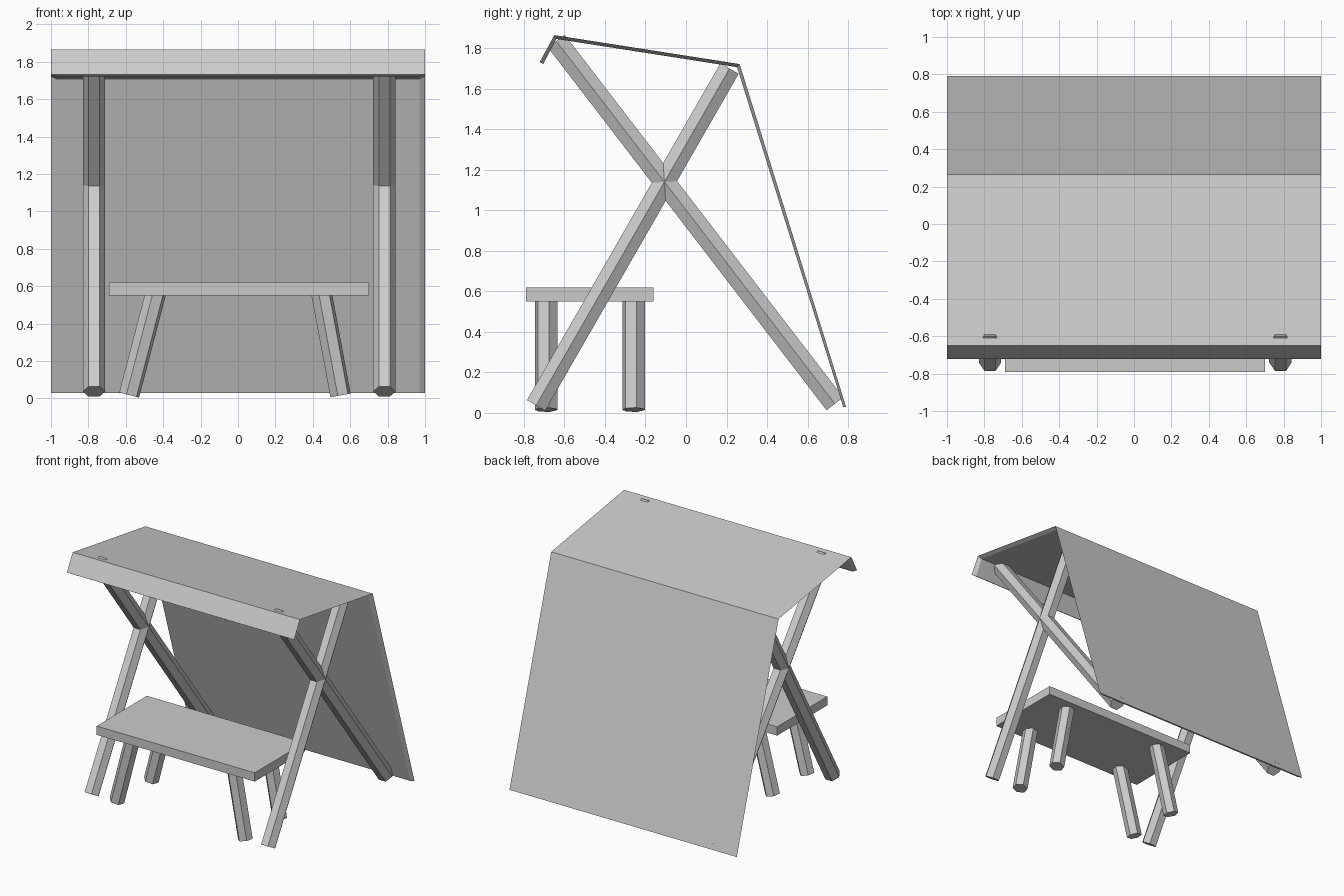
import bpy, bmesh, math
from mathutils import Vector

cube = bpy.data.objects.get("Cube")
if cube:
    bpy.data.objects.remove(cube, do_unlink=True)

grey = bpy.data.materials.new("plain grey")
grey.use_nodes = True
grey.diffuse_color = (0.6, 0.6, 0.6, 1)
grey.node_tree.nodes["Principled BSDF"].inputs["Base Color"].default_value = (0.6, 0.6, 0.6, 1)


def finish(name, bm):
    bmesh.ops.recalc_face_normals(bm, faces=bm.faces)
    mesh = bpy.data.meshes.new(name)
    bm.to_mesh(mesh)
    bm.free()
    mesh.materials.append(grey)
    obj = bpy.data.objects.new(name, mesh)
    bpy.context.collection.objects.link(obj)
    return obj


def hex_rod(name, start, end, radius, turn=0.0):
    """Six-sided rod between two points, capped square to its axis."""
    start, end = Vector(start), Vector(end)
    axis = (end - start).normalized()
    u = Vector((0, 1, 0)).cross(axis).normalized()
    v = axis.cross(u)
    bm = bmesh.new()
    rings = []
    for centre in (start, end):
        ring = []
        for i in range(6):
            a = math.radians(60 * i + turn)
            ring.append(bm.verts.new(centre + radius * (math.cos(a) * u + math.sin(a) * v)))
        rings.append(ring)
        bm.faces.new(ring)
    for i in range(6):
        j = (i + 1) % 6
        bm.faces.new((rings[0][i], rings[0][j], rings[1][j], rings[1][i]))
    return finish(name, bm)


# Crossed poles holding up the canopy
for side, x in (("right", -0.77), ("left", 0.783)):
    hex_rod(side + "_front_pole", (x, -0.74, 0.037), (x, 0.215, 1.70), 0.06)
    hex_rod(side + "_back_pole", (x, 0.735, 0.045), (x, -0.64, 1.835), 0.06)

# Folded canopy sheet: front flap, roof and back panel, with bevelled side edges
outer = [(-0.722, 1.732), (-0.65, 1.865), (0.265, 1.722), (0.79, 0.03)]
inner = [(-0.705, 1.722), (-0.64, 1.846), (0.252, 1.707), (0.776, 0.03)]
bm = bmesh.new()
loops = []
for profile, half in ((outer, 1.0), (inner, 0.97)):
    for x in (-half, half):
        loops.append([bm.verts.new((x, y, z)) for y, z in profile])
out_r, out_l, in_r, in_l = loops
for a, b in ((out_r, out_l), (in_r, in_l), (out_r, in_r), (out_l, in_l)):
    for i in range(len(outer) - 1):
        bm.faces.new((a[i], a[i + 1], b[i + 1], b[i]))
for k in (0, -1):
    bm.faces.new((out_r[k], out_l[k], in_l[k], in_r[k]))
finish("canopy", bm)

# Bench seat
bm = bmesh.new()
bmesh.ops.create_cube(bm, size=1)
bmesh.ops.scale(bm, vec=(1.39, 0.63, 0.07), verts=bm.verts)
bmesh.ops.translate(bm, vec=(0.005, -0.475, 0.585), verts=bm.verts)
finish("bench_seat", bm)

# Splayed bench legs
for row, y in (("front", -0.69), ("back", -0.258)):
    hex_rod(row + "_right_bench_leg", (-0.582, y, 0.018), (-0.438, y, 0.57), 0.057, 15)
    hex_rod(row + "_left_bench_leg", (0.548, y, 0.016), (0.445, y, 0.57), 0.057, 15)
